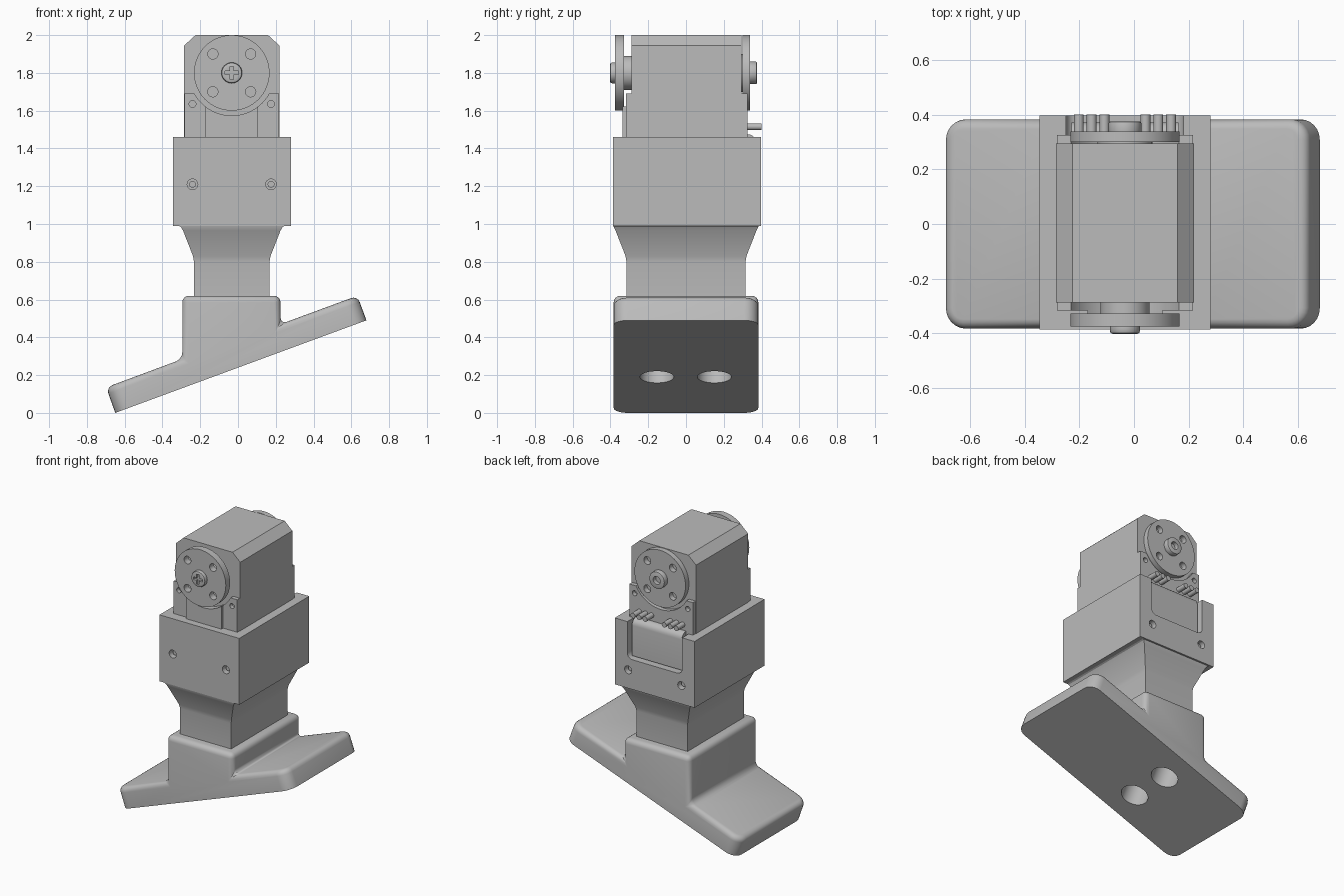
import bpy, bmesh, math
from mathutils import Matrix, Vector

if "Cube" in bpy.data.objects:
    bpy.data.objects.remove(bpy.data.objects["Cube"])

CX = -0.033            # centre line of the upper parts
HORN = (CX, 1.80)      # horn axis, x and z
TILT = math.atan2(0.49, 1.33)

grey = bpy.data.materials.new("light_grey")
grey.use_nodes = True
grey.diffuse_color = (0.5, 0.5, 0.5, 1)
grey.node_tree.nodes["Principled BSDF"].inputs["Base Color"].default_value = (0.5, 0.5, 0.5, 1)


def finish(name, bm):
    bmesh.ops.recalc_face_normals(bm, faces=bm.faces)
    me = bpy.data.meshes.new(name)
    bm.to_mesh(me)
    bm.free()
    me.materials.append(grey)
    me.shade_smooth()
    me.set_sharp_from_angle(angle=math.radians(32))
    ob = bpy.data.objects.new(name, me)
    bpy.context.scene.collection.objects.link(ob)
    return ob


def prism_bm(pts, y0, y1):
    """Extrude an xz outline along y."""
    bm = bmesh.new()
    face = bm.faces.new([bm.verts.new((x, y0, z)) for x, z in pts])
    ext = bmesh.ops.extrude_face_region(bm, geom=[face])["geom"]
    moved = [v for v in ext if isinstance(v, bmesh.types.BMVert)]
    bmesh.ops.translate(bm, verts=moved, vec=(0, y1 - y0, 0))
    bmesh.ops.recalc_face_normals(bm, faces=bm.faces)
    return bm


def prism(name, pts, y0, y1):
    return finish(name, prism_bm(pts, y0, y1))


def box(name, x0, x1, y0, y1, z0, z1):
    return prism(name, [(x0, z0), (x1, z0), (x1, z1), (x0, z1)], y0, y1)


def rod(name, x, z, r, y0, y1, bevel=0.0, segs=48):
    """Cylinder along y."""
    ring = [(x + r * math.cos(t), z + r * math.sin(t))
            for t in (math.tau * i / segs for i in range(segs))]
    bm = prism_bm(ring, y0, y1)
    if bevel:
        rims = [e for e in bm.edges if abs(e.verts[0].co.y - e.verts[1].co.y) < 1e-6]
        bmesh.ops.bevel(bm, geom=rims, offset=bevel, segments=2, profile=0.5, affect='EDGES')
    return finish(name, bm)


def cut(ob, cutters):
    """Subtract the cutters, then remove them."""
    for c in cutters:
        c.hide_render = True
        mod = ob.modifiers.new("cut", 'BOOLEAN')
        mod.object, mod.operation, mod.solver = c, 'DIFFERENCE', 'EXACT'
        bpy.context.view_layer.objects.active = ob
        bpy.ops.object.modifier_apply(modifier=mod.name)
        bpy.data.objects.remove(c)
    ob.data.set_sharp_from_angle(angle=math.radians(32))


# Foot: tilted sole with an upright block, rounded above the sole plane
outline = [(-0.65, 0), (0.68, 0.49), (0.632, 0.62), (0.25, 0.48),
           (0.225, 0.62), (-0.295, 0.62), (-0.295, 0.285), (-0.698, 0.135)]
outline[3] = (0.225, 0.47)
bm = prism_bm(outline, -0.383, 0.383)


def on_sole(v):
    return abs(v.co.z - (v.co.x + 0.65) * math.tan(TILT)) < 0.003


ends = [e for e in bm.edges if on_sole(e.verts[0]) != on_sole(e.verts[1])]
bmesh.ops.bevel(bm, geom=ends, offset=0.075, segments=6, profile=0.5, affect='EDGES')
rim = [e for e in bm.edges if not any(on_sole(v) for v in e.verts)
       and e.calc_face_angle(0) > math.radians(40)]
bmesh.ops.bevel(bm, geom=rim, offset=0.035, segments=4, profile=0.5,
                affect='EDGES', clamp_overlap=True)
foot = finish("foot", bm)

# Two screw holes through the sole
axis = Vector((-math.sin(TILT), 0, math.cos(TILT)))
hole_cutters = []
for y in (-0.154, 0.15):
    bm = bmesh.new()
    turn = Matrix.Rotation(-TILT, 4, 'Y')
    bmesh.ops.create_cone(bm, cap_ends=True, segments=40, radius1=0.09, radius2=0.09,
                          depth=0.4, matrix=Matrix.Translation((-0.134, y, 0.19)) @ turn)
    hole_cutters.append(finish("sole_hole_cutter", bm))
cut(foot, hole_cutters)

# Neck: straight column flaring into the housing
bm = bmesh.new()
rings = []
for z, hx, hy in ((0.6, 0.2, 0.315), (0.8, 0.2, 0.315), (0.83, 0.205, 0.32),
                  (0.965, 0.258, 0.373), (0.985, 0.27, 0.383), (0.995, 0.29, 0.385)):
    rings.append([bm.verts.new((CX + sx * hx, sy * hy, z))
                  for sx, sy in ((-1, -1), (1, -1), (1, 1), (-1, 1))])
for a, b in zip(rings, rings[1:]):
    for i in range(4):
        j = (i + 1) % 4
        bm.faces.new((a[i], a[j], b[j], b[i]))
bm.faces.new(rings[0])
bm.faces.new(rings[-1])
finish("neck", bm)

# Housing with a rounded notch in the back wall and screw holes
housing = box("housing", CX - 0.312, CX + 0.313, -0.386, 0.397, 0.99, 1.46)
bm = prism_bm([(CX - 0.215, 1.2), (CX + 0.215, 1.2), (CX + 0.215, 1.6), (CX - 0.215, 1.6)], 0.31, 0.5)
low = [e for e in bm.edges if all(v.co.z < 1.3 for v in e.verts)
       and abs(e.verts[0].co.y - e.verts[1].co.y) > 0.1]
bmesh.ops.bevel(bm, geom=low, offset=0.04, segments=5, profile=0.5, affect='EDGES')
cutters = [finish("notch_cutter", bm)]
for side in (-1, 1):
    x = CX + side * 0.208
    cutters.append(rod("screw_cutter", x, 1.21, 0.028, -0.5, -0.34, segs=24))
    cutters.append(rod("screw_cutter", x, 1.12, 0.028, 0.35, 0.5, segs=24))
cut(housing, cutters)
for side in (-1, 1):
    rod("front_screw", CX + side * 0.208, 1.21, 0.018, -0.36, -0.33, segs=20)
    rod("back_screw", CX + side * 0.208, 1.12, 0.018, 0.34, 0.37, segs=20)

# Motor body with chamfered top corners
half = 0.252
prism("motor_body", [(CX - half, 1.4), (CX + half, 1.4), (CX + half, 1.945), (CX + half - 0.06, 2.0),
                     (CX - half + 0.06, 2.0), (CX - half, 1.945)], -0.288, 0.295)

# Mounting plates hugging the horns, front and back
for name, y0, y1 in (("front_plate", -0.317, -0.28), ("back_plate", 0.28, 0.325)):
    plate = box(name, CX - half + 0.003, CX + half - 0.003, y0, y1, 1.4, 1.69)
    cs = [rod("arc_cutter", *HORN, 0.226, y0 - 0.1, y1 + 0.1, segs=64)]
    for side in (-1, 1):
        cs.append(rod("ear_cutter", CX + side * 0.208, 1.635, 0.018, y0 - 0.02, y1 + 0.02, segs=20))
    cut(plate, cs)
front_cover = box("front_cover", CX - 0.138, CX + 0.138, -0.336, -0.28, 1.4, 1.63)
cut(front_cover, [rod("cover_cutter", *HORN, 0.226, -0.5, -0.2, segs=64)])

# Back connector cover, rounded over at the top
bm = prism_bm([(CX - 0.195, 1.215), (CX + 0.195, 1.215), (CX + 0.195, 1.475), (CX - 0.195, 1.475)], 0.29, 0.372)
top = [e for e in bm.edges if all(v.co.z > 1.4 and v.co.y > 0.36 for v in e.verts)]
bmesh.ops.bevel(bm, geom=top, offset=0.045, segments=5, profile=0.5, affect='EDGES')
finish("connector_cover", bm)
for side in (-1, 1):
    for d in (0.075, 0.122, 0.169):
        rod("connector_pin", CX + side * d, 1.515, 0.018, 0.3, 0.4, segs=16)

# Horn discs with four holes each
for name, y0, y1 in (("front_horn", -0.375, -0.327), ("back_horn", 0.3, 0.338)):
    disc = rod(name, *HORN, 0.2, y0, y1, segs=64)
    cut(disc, [rod("horn_cutter", HORN[0] + sx * 0.1, HORN[1] + sz * 0.1, 0.027,
                   y0 - 0.05, y1 + 0.05, segs=24) for sx in (-1, 1) for sz in (-1, 1)])
rod("front_horn_hub", *HORN, 0.09, -0.335, -0.28)
rod("back_horn_hub", *HORN, 0.1, 0.29, 0.305)

# Front cross-head screw and back bearing boss
screw = rod("horn_screw", *HORN, 0.055, -0.402, -0.36, bevel=0.01)
cut(screw, [box("slot_cutter", HORN[0] - a, HORN[0] + a, -0.5, -0.385, HORN[1] - b, HORN[1] + b)
            for a, b in ((0.035, 0.009), (0.009, 0.035))])
boss = rod("back_boss", *HORN, 0.06, 0.32, 0.375, bevel=0.006)
cut(boss, [rod("boss_cutter", *HORN, 0.028, 0.345, 0.5, segs=24)])
